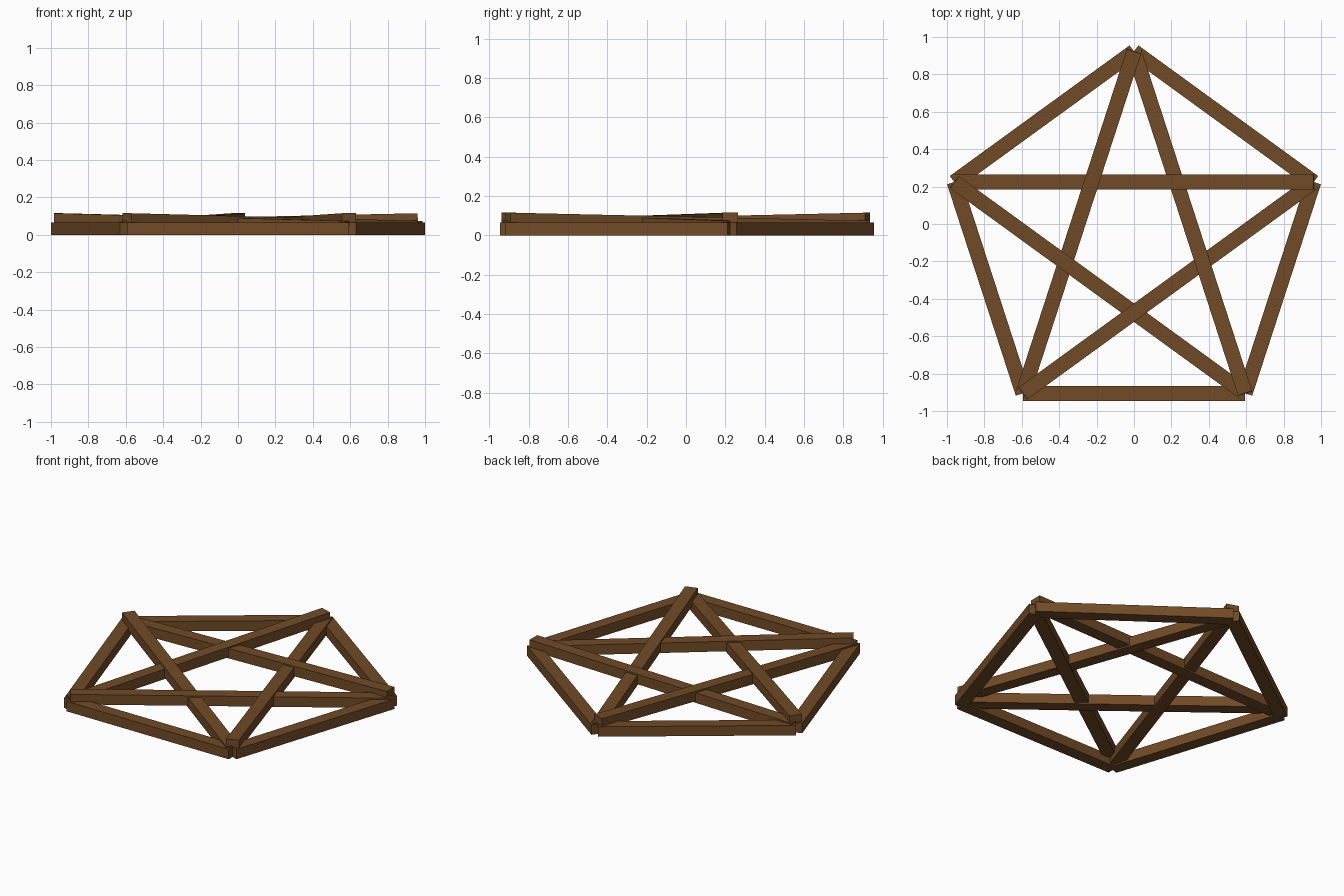
import bpy
from math import sin, cos, pi
from mathutils import Vector

if "Cube" in bpy.data.objects:
    bpy.data.objects.remove(bpy.data.objects["Cube"])

R, CY = 1.0107, -0.088       # pentagon circumradius and centre offset
W, H = 0.08, 0.066           # beam width and thickness

wood = bpy.data.materials.new("brown_wood")
wood.diffuse_color = (0.165, 0.07, 0.02, 1)
wood.use_nodes = True
wood.node_tree.nodes["Principled BSDF"].inputs["Base Color"].default_value = wood.diffuse_color


def corner(i, z):
    a = pi / 2 + 2 * pi * i / 5
    return Vector((R * cos(a), CY + R * sin(a), z))


def beam(name, p, q):
    """Square-ended beam whose centre line runs from p to q."""
    d = q - p
    bpy.ops.mesh.primitive_cube_add(size=1, location=(p + q) / 2)
    ob = bpy.context.object
    ob.name = name
    ob.scale = (d.length, W, H)
    # track X along the beam while keeping Z upright
    ob.rotation_euler = d.to_track_quat('X', 'Z').to_euler()
    ob.data.materials.append(wood)


for i in range(5):
    # flat outer frame
    beam(f"frame_beam_{i + 1}", corner(i, H / 2), corner(i + 1, H / 2))
    # star beams, each sloping from its raised end down to the next corner
    beam(f"star_beam_{i + 1}", corner(i, 0.082), corner(i + 2, 0.041))
